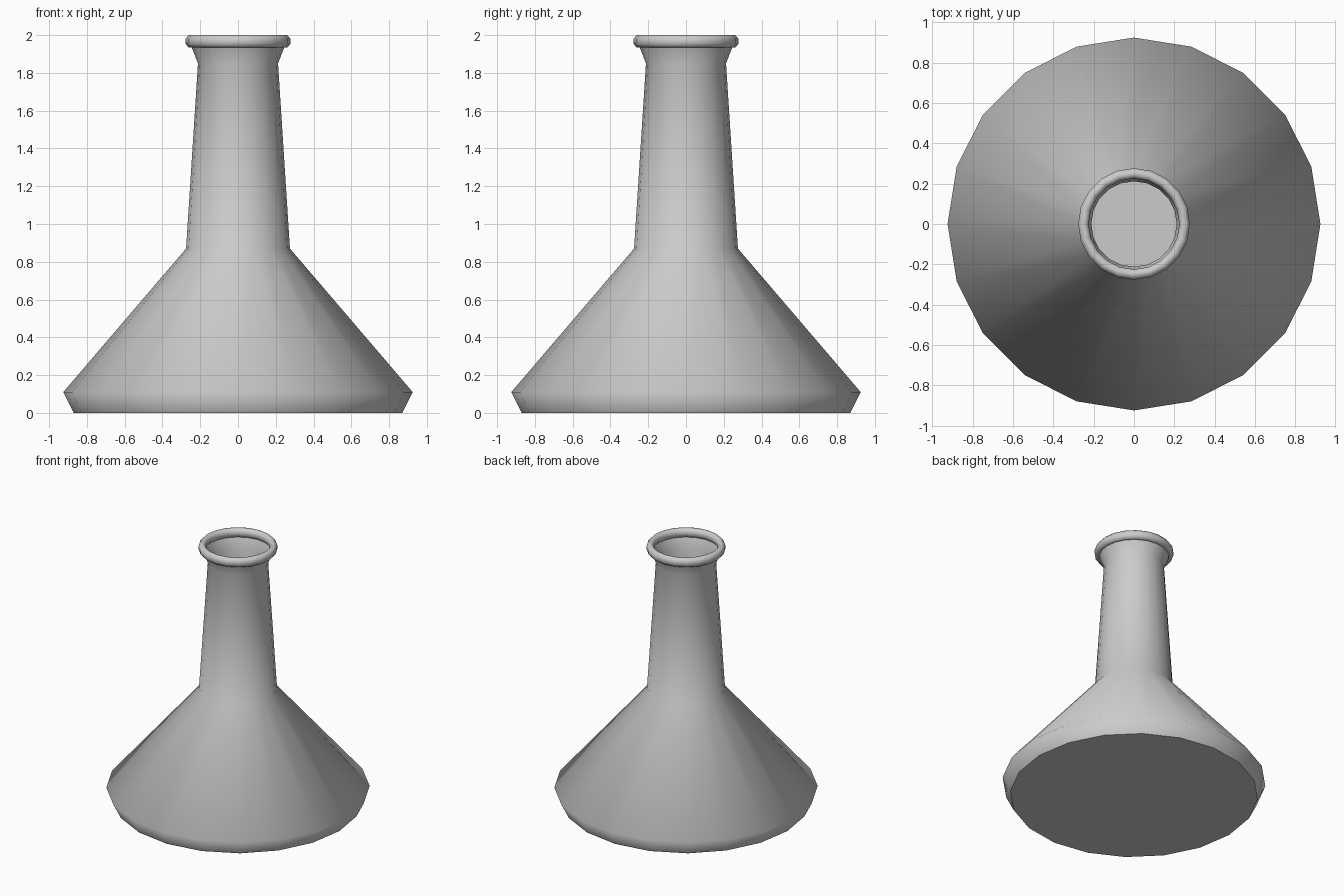
import bpy, bmesh
from math import sin, cos, pi

if "Cube" in bpy.data.objects:
    bpy.data.objects.remove(bpy.data.objects["Cube"])

SIDES = 20

def lathe(name, profile, closed=False, floor=False):
    """Spin an (r, z) profile around z with smooth shading."""
    bm = bmesh.new()
    rings = [[bm.verts.new((r * cos(2 * pi * i / SIDES), r * sin(2 * pi * i / SIDES), z))
              for i in range(SIDES)] for r, z in profile]
    pairs = list(zip(rings, rings[1:]))
    if closed:
        pairs.append((rings[-1], rings[0]))
    for a, b in pairs:
        for i in range(SIDES):
            j = (i + 1) % SIDES
            bm.faces.new((a[i], a[j], b[j], b[i])).smooth = True
    if floor:
        base = bm.faces.new(rings[0][::-1])
        for e in base.edges:
            e.smooth = False
    me = bpy.data.meshes.new(name)
    bm.to_mesh(me)
    bm.free()
    ob = bpy.data.objects.new(name, me)
    bpy.context.collection.objects.link(ob)
    return ob

# thin-walled body: flat floor, bevelled foot, conical shoulder, tapering neck, flared mouth
lathe("flask_body", [(0.87, 0), (0.925, 0.11), (0.275, 0.87),
                     (0.212, 1.85), (0.247, 1.94)], floor=True)

# rolled lip around the mouth
lip = [(0.251 + 0.026 * cos(t), 1.967 + 0.033 * sin(t))
       for t in (2 * pi * (k + 0.5) / 8 for k in range(8))]
lip = [(0.251 + (r - 0.251) / cos(pi / 8), 1.967 + (z - 1.967) / cos(pi / 8)) for r, z in lip]
lathe("rolled_lip", lip, closed=True)
